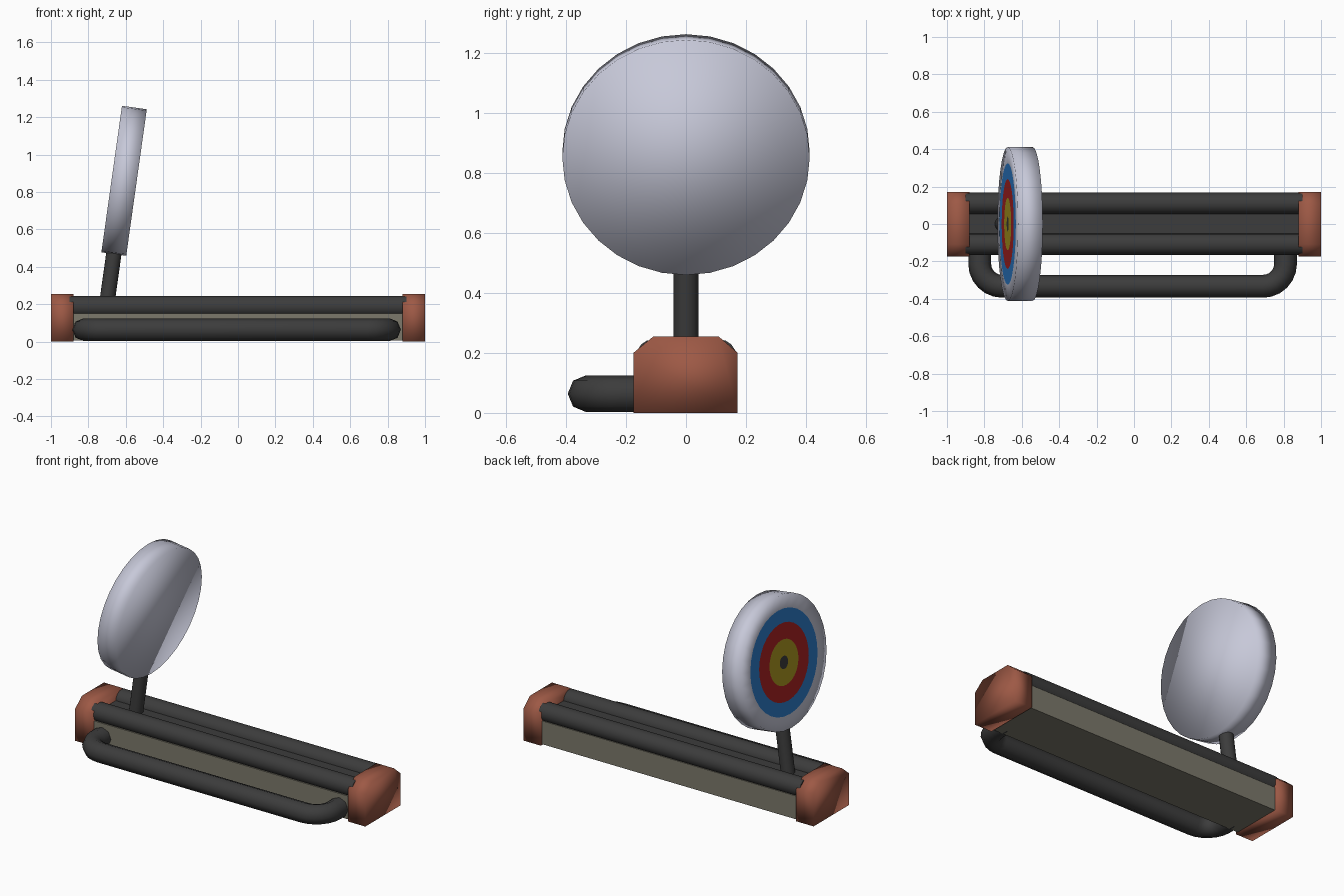
import bpy, bmesh, math
from mathutils import Vector, Matrix

cube = bpy.data.objects.get("Cube")
if cube:
    bpy.data.objects.remove(cube)


def material(name, r, g, b):
    m = bpy.data.materials.new(name)
    m.use_nodes = True
    m.diffuse_color = (r, g, b, 1)
    m.node_tree.nodes["Principled BSDF"].inputs["Base Color"].default_value = (r, g, b, 1)
    return m


black = material("charcoal", .045, .045, .045)
brown = material("rust brown", .34, .10, .06)
beige = material("stone beige", .20, .19, .147)
white = material("pale grey", .57, .58, .69)
blue = material("blue", .026, .21, .62)
red = material("red", .43, .017, .017)
yellow = material("yellow", .43, .33, .015)


def finish(name, bm, mats):
    bmesh.ops.recalc_face_normals(bm, faces=bm.faces)
    mesh = bpy.data.meshes.new(name)
    bm.to_mesh(mesh)
    bm.free()
    for m in mats:
        mesh.materials.append(m)
    ob = bpy.data.objects.new(name, mesh)
    bpy.context.collection.objects.link(ob)
    return ob


def smooth(ob, angle=None):
    bpy.ops.object.select_all(action='DESELECT')
    ob.select_set(True)
    bpy.context.view_layer.objects.active = ob
    if angle is None:
        bpy.ops.object.shade_smooth()
    else:
        bpy.ops.object.shade_smooth_by_angle(angle=math.radians(angle))


def prism(name, profile, x0, x1, mat, angle=None):
    """Extrude a (y, z) outline along x."""
    bm = bmesh.new()
    face = bm.faces.new([bm.verts.new((x0, y, z)) for y, z in profile])
    out = bmesh.ops.extrude_face_region(bm, geom=[face])
    moved = [v for v in out["geom"] if isinstance(v, bmesh.types.BMVert)]
    bmesh.ops.translate(bm, verts=moved, vec=(x1 - x0, 0, 0))
    ob = finish(name, bm, [mat])
    smooth(ob, angle)
    return ob


def arc(cy, cz, r, start, end, n):
    angles = [math.radians(start + (end - start) * i / n) for i in range(n + 1)]
    return [(cy + r * math.cos(a), cz + r * math.sin(a)) for a in angles]


# End caps with chamfered top edges
cap = [(-.175, 0), (.172, 0), (.172, .2), (.108, .255), (-.108, .255), (-.175, .2)]
prism("right_end_cap", cap, -1, -.88, brown)
prism("left_end_cap", cap, .88, 1, brown)

# Body: base block, two rounded rails and the floor of the groove between them
prism("base_block", [(-.16, .005), (.16, .005), (.16, .15), (-.16, .15)], -.9, .9, beige, 60)
for name, y in (("front_rail", -.108), ("back_rail", .11)):
    prism(name, arc(y, .187, .058, 0, 337.5, 15), -.9, .9, black, 40)
prism("groove_floor", [(-.1, .14), (.1, .14), (.1, .195), (-.1, .195)], -.9, .9, black, 30)

# Front handle: bent octagonal tube
path = [(-.825, -.12)]
path += arc(-.705, -.213, .12, 180, 270, 6)
path += arc(.69, -.213, .12, 270, 360, 6)
path += [(.81, -.12)]
curve = bpy.data.curves.new("front_handle", 'CURVE')
curve.dimensions = '3D'
curve.bevel_depth = .061
curve.bevel_resolution = 2
spline = curve.splines.new('POLY')
spline.points.add(len(path) - 1)
for p, (x, y) in zip(spline.points, path):
    p.co = (x, y, .064, 1)
curve.materials.append(black)
handle = bpy.data.objects.new("front_handle", curve)
bpy.context.collection.objects.link(handle)
bpy.ops.object.select_all(action='DESELECT')
handle.select_set(True)
bpy.context.view_layer.objects.active = handle
bpy.ops.object.convert(target='MESH')
smooth(bpy.context.object, 50)

# Leaning frame shared by the post and the disc
centre = Vector((-.609, 0, .86))
lean = Matrix.Translation(centre) @ Matrix.Rotation(math.radians(8), 4, 'Y')

# Post
bm = bmesh.new()
bmesh.ops.create_cone(bm, cap_ends=True, segments=16, radius1=.041, radius2=.041, depth=.34)
bmesh.ops.transform(bm, verts=bm.verts, matrix=lean @ Matrix.Translation((0, 0, -.53)))
smooth(finish("target_post", bm, [black]), 40)

# Target disc: concentric faces towards -x, plain back towards +x
SIDES, HALF = 32, .067
steps = [(.04, -HALF), (.14, -HALF), (.24, -HALF), (.325, -HALF), (.412, -HALF), (.412, HALF)]
bm = bmesh.new()
loops = []
for r, x in steps:
    loops.append([bm.verts.new((x, r * math.cos(t), .96 * r * math.sin(t)))
                  for t in (math.tau * i / SIDES for i in range(SIDES))])
bm.faces.new(loops[0]).material_index = 1
for k, index in enumerate((2, 3, 4, 0, 0)):
    a, b = loops[k], loops[k + 1]
    for i in range(SIDES):
        j = (i + 1) % SIDES
        bm.faces.new((a[i], a[j], b[j], b[i])).material_index = index
bm.faces.new(loops[-1])
bmesh.ops.transform(bm, verts=bm.verts, matrix=lean)
smooth(finish("target_disc", bm, [white, black, yellow, red, blue]))
